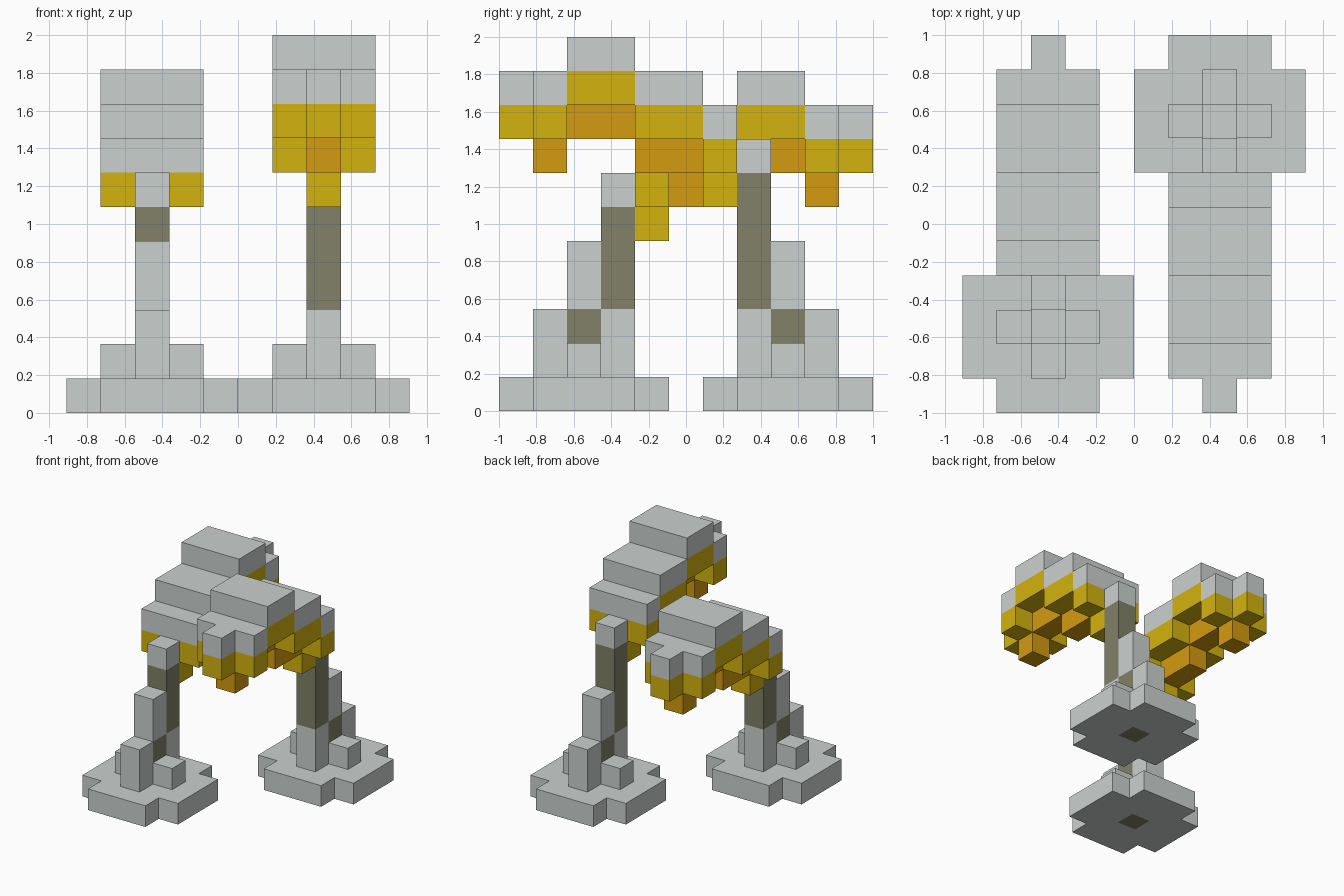
import bpy, bmesh
from mathutils import Vector

cube = bpy.data.objects.get("Cube")
if cube:
    bpy.data.objects.remove(cube, do_unlink=True)

V = 2 / 11  # size of one block


def material(name, srgb):
    lin = [((c / 255 + 0.055) / 1.055) ** 2.4 for c in srgb]
    m = bpy.data.materials.new(name)
    m.use_nodes = True
    m.diffuse_color = (*lin, 1)
    bsdf = next(n for n in m.node_tree.nodes if n.type == 'BSDF_PRINCIPLED')
    bsdf.inputs["Base Color"].default_value = (*lin, 1)
    return m


SNOW = material("pale_grey", (203, 209, 207))
GOLD = material("gold_yellow", (212, 179, 14))
ORANGE = material("orange", (212, 155, 16))
BARK = material("bark_brown", (129, 129, 105))


def finish(name, bm, mats):
    bmesh.ops.recalc_face_normals(bm, faces=bm.faces)
    me = bpy.data.meshes.new(name)
    bm.to_mesh(me)
    bm.free()
    for m in mats:
        me.materials.append(m)
    ob = bpy.data.objects.new(name, me)
    bpy.context.collection.objects.link(ob)
    return ob


def tree(side, cx, lean, lift):
    """One leaning tree; lean is the y direction it grows in, lift raises its crown."""

    def block(name, u0, u1, width, z0, z1, mat):
        # u counts blocks along the lean, starting at the outer edge of the base
        bm = bmesh.new()
        bmesh.ops.create_cube(bm, size=1)
        size = Vector((width, u1 - u0, z1 - z0)) * V
        mid = Vector((cx, lean * ((u0 + u1) / 2 - 5.5), (z0 + z1) / 2)) * V
        for v in bm.verts:
            v.co = v.co * size + mid
        finish(f"{side}_{name}", bm, [mat])

    # Base slab: 5 x 5 blocks without corners, trunk foot visible underneath
    bm = bmesh.new()
    bmesh.ops.create_grid(bm, x_segments=5, y_segments=5, size=2.5 * V)
    corners = [f for f in bm.faces
               if min(abs(c) for c in f.calc_center_median()[:2]) > 1.5 * V]
    bmesh.ops.delete(bm, geom=corners, context='FACES')
    foot = min(bm.faces, key=lambda f: f.calc_center_median().length)
    foot.material_index = 1
    top = bmesh.ops.extrude_face_region(bm, geom=bm.faces[:], use_keep_orig=True)["geom"]
    for g in top:
        if isinstance(g, bmesh.types.BMVert):
            g.co.z += V
        elif isinstance(g, bmesh.types.BMFace):
            g.material_index = 0
    bmesh.ops.translate(bm, verts=bm.verts, vec=(cx * V, lean * -3 * V, 0))
    finish(f"{side}_base", bm, [SNOW, BARK])

    # Stepped trunk
    block("outer_root", 1, 2, 1, 1, 3, SNOW)
    block("side_roots", 2, 3, 3, 1, 2, SNOW)
    block("lower_trunk", 2, 3, 1, 2, 3, BARK)
    block("lower_trunk_cap", 2, 3, 1, 3, 5, SNOW)
    block("inner_root", 3, 4, 1, 1, 3, SNOW)
    block("upper_trunk", 3, 4, 1, 3, 6 + lift, BARK)
    block("upper_trunk_cap", 3, 4, 1, 6 + lift, 7 + lift, SNOW)

    # Crown: arched steps (start, end, width, top, underside colour)
    steps = [(4, 5, 3, 8, GOLD), (5, 7, 3, 9, ORANGE), (7, 9, 3, 10, ORANGE),
             (9, 10, 3, 9, ORANGE), (10, 11, 1, 9, None)]
    for n, (u0, u1, width, top_z, under) in enumerate(steps, 1):
        z = top_z + lift
        block(f"crown_cap_{n}", u0, u1, width, z - 1, z, SNOW)
        block(f"crown_leaf_{n}", u0, u1, width, z - 2, z - 1, GOLD)
        if under:
            block(f"crown_rib_{n}", u0, u1, 1, z - 3, z - 2, under)


tree("right", -2.5, 1, 0)
tree("left", 2.5, -1, 1)
